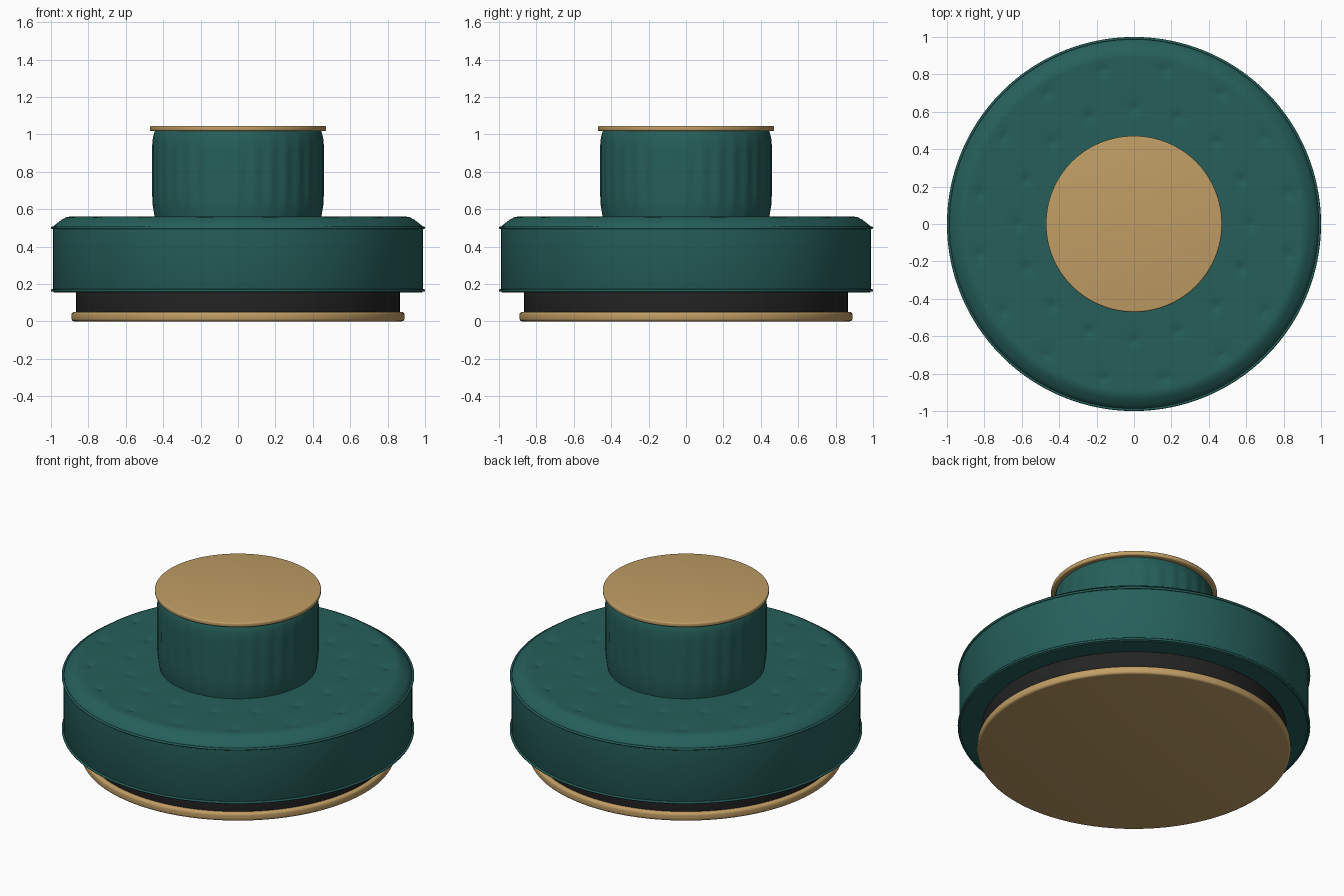
import bpy, bmesh, math

cube = bpy.data.objects.get("Cube")
if cube:
    bpy.data.objects.remove(cube, do_unlink=True)


def material(name, color):
    m = bpy.data.materials.new(name)
    m.use_nodes = True
    m.diffuse_color = (*color, 1)
    bsdf = m.node_tree.nodes["Principled BSDF"]
    bsdf.inputs["Base Color"].default_value = (*color, 1)
    bsdf.inputs["Roughness"].default_value = 0.6
    return m


TEAL = material("teal velvet", (0.019, 0.115, 0.103))
GOLD = material("brushed gold", (0.53, 0.34, 0.13))
BLACK = material("black plinth", (0.018, 0.017, 0.017))


def lathe(name, profile, mat, segments=128, warp=None):
    """Spin a (radius, z) profile about z; radius 0 becomes a pole."""
    bm = bmesh.new()
    rings = []
    for r, z in profile:
        ring = []
        for i in range(segments if r > 0 else 1):
            a = math.tau * i / segments
            rr, zz = warp(r, z, a) if warp else (r, z)
            ring.append(bm.verts.new((rr * math.cos(a), rr * math.sin(a), zz)))
        rings.append(ring)
    for low, high in zip(rings, rings[1:]):
        for i in range(segments):
            corners = [low[i % len(low)], low[(i + 1) % len(low)],
                       high[(i + 1) % len(high)], high[i % len(high)]]
            bm.faces.new(list(dict.fromkeys(corners)))
    bmesh.ops.recalc_face_normals(bm, faces=bm.faces)
    mesh = bpy.data.meshes.new(name)
    bm.to_mesh(mesh)
    bm.free()
    obj = bpy.data.objects.new(name, mesh)
    bpy.context.collection.objects.link(obj)
    mesh.materials.append(mat)
    bpy.ops.object.select_all(action="DESELECT")
    obj.select_set(True)
    bpy.context.view_layer.objects.active = obj
    bpy.ops.object.shade_smooth_by_angle(angle=math.radians(35))
    return obj


def disc(name, radius, bottom, top, bevel, mat, steps=4):
    """Solid disc with rounded rims."""
    arc = [(bevel * math.sin(math.pi / 2 * i / steps),
            bevel * (1 - math.cos(math.pi / 2 * i / steps))) for i in range(steps + 1)]
    lower = [(radius - bevel + u, bottom + v) for u, v in arc]
    upper = [(radius - bevel + u, top - v) for u, v in reversed(arc)]
    return lathe(name, [(0, bottom)] + lower + upper + [(0, top)], mat)


def piping(name, radius, z, thick):
    bpy.ops.mesh.primitive_torus_add(major_radius=radius, minor_radius=thick,
                                     major_segments=128, minor_segments=10,
                                     location=(0, 0, z))
    obj = bpy.context.object
    obj.name = name
    obj.data.materials.append(TEAL)
    bpy.ops.object.shade_smooth_by_angle(angle=math.radians(60))


# Tufting: two staggered rings of dimples in the seat top
TUFTS = 16
tuft_rings = [(0.62, 0), (0.84, 0.5)]


def tufted(r, z, a):
    for ring, shift in tuft_rings:
        step = math.tau / TUFTS
        off = (a / step - shift + 0.5) % 1 - 0.5
        d = math.hypot(r - ring, off * step * ring)
        z -= 0.014 * math.exp(-d / 0.025)
    return r, z


# Soft vertical pleats around the backrest, fading toward both ends
def pleated(r, z, a):
    fade = max(0, math.sin(math.pi * (z - 0.56) / 0.46))
    return r + 0.003 * fade * math.cos(32 * a), z


# Base
disc("base_rim", 0.89, 0, 0.05, 0.015, GOLD)
disc("plinth", 0.865, 0.045, 0.165, 0.003, BLACK)

# Seat: skirt and tufted cushion top
lathe("seat_skirt", [(0, 0.155), (0.985, 0.155), (0.99, 0.165), (0.99, 0.5), (0, 0.5)], TEAL)
shoulder = [(0.99, 0.495), (0.985, 0.51), (0.965, 0.527), (0.94, 0.545), (0.92, 0.556)]
flat_top = [(0.9 - 0.012 * i, 0.56) for i in range(40)]
lathe("seat_cushion", shoulder + flat_top + [(0, 0.56)], TEAL, 256, tufted)
piping("upper_piping", 0.993, 0.5, 0.007)
piping("lower_piping", 0.993, 0.165, 0.007)

# Backrest column
column = [(0, 0.55), (0.443, 0.55), (0.449, 0.58), (0.456, 0.63), (0.457, 0.7),
          (0.458, 0.8), (0.458, 0.92), (0.456, 0.97), (0.448, 1.01), (0.44, 1.022), (0, 1.022)]
lathe("backrest_column", column, TEAL, 256, pleated)
disc("top_cap", 0.471, 1.018, 1.045, 0.008, GOLD)
